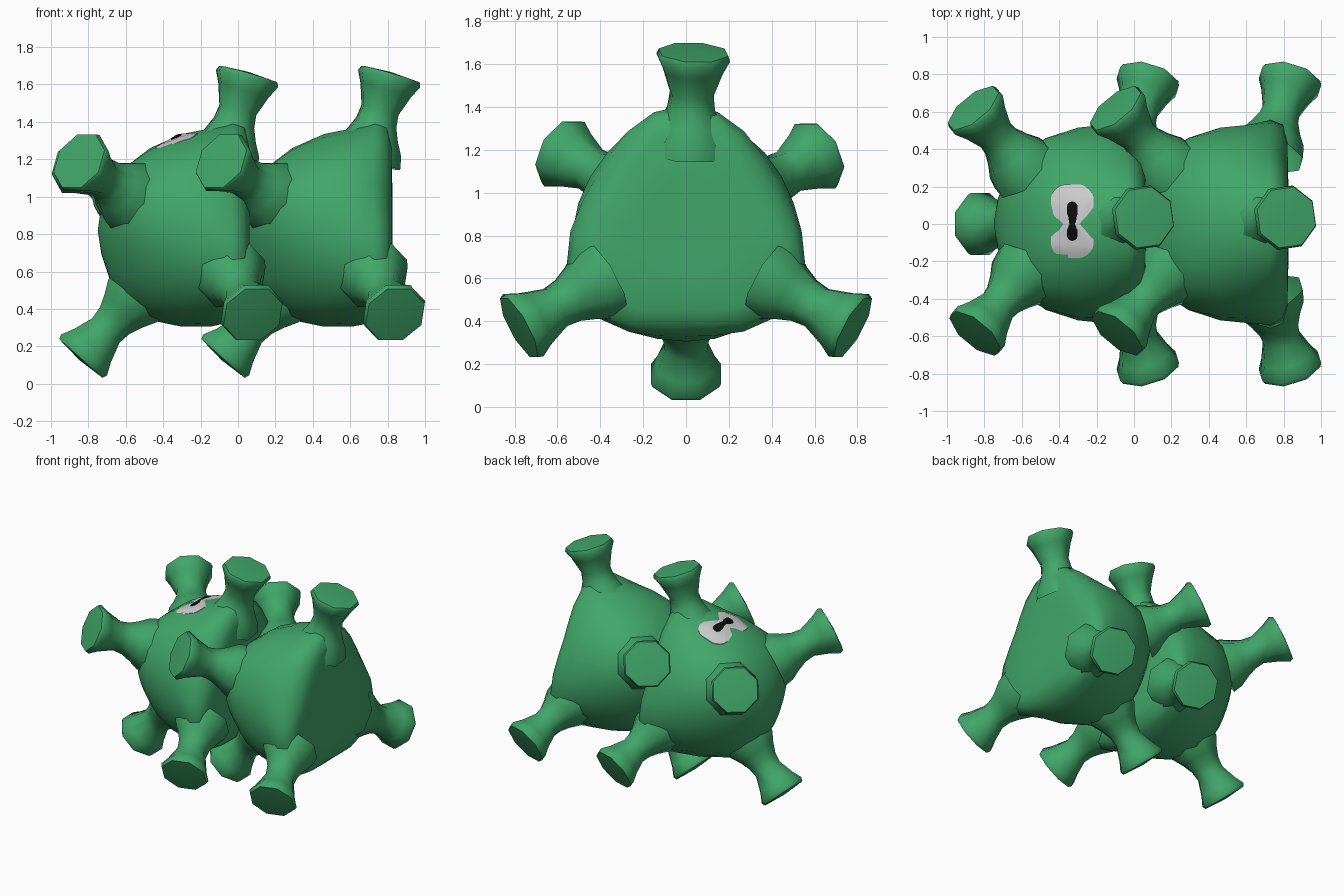
import bpy, bmesh, math
from mathutils import Vector
from mathutils.bvhtree import BVHTree

cube = bpy.data.objects.get("Cube")
if cube:
    bpy.data.objects.remove(cube, do_unlink=True)

SPACING = 0.76          # distance between the twin blobs
MID_Z = 0.82


def make_material(name, rgb):
    mat = bpy.data.materials.new(name)
    mat.use_nodes = True
    mat.diffuse_color = (*rgb, 1)
    node = mat.node_tree.nodes["Principled BSDF"]
    node.inputs["Base Color"].default_value = (*rgb, 1)
    node.inputs["Roughness"].default_value = 0.8
    return mat


green = make_material("green_skin", (0.052, 0.38, 0.142))
white = make_material("eye_white", (0.6, 0.6, 0.6))
black = make_material("pupil_black", (0.004, 0.004, 0.004))


def loft(name, rings, mat, start=None, end=None):
    """Skin a list of closed rings, with optional pole points."""
    bm = bmesh.new()
    loops = [[bm.verts.new(p) for p in ring] for ring in rings]
    n = len(loops[0])
    for a, b in zip(loops, loops[1:]):
        for i in range(n):
            j = (i + 1) % n
            bm.faces.new((a[i], a[j], b[j], b[i]))
    for pole, loop in ((start, loops[0]), (end, loops[-1])):
        if pole is not None:
            tip = bm.verts.new(pole)
            for i in range(n):
                bm.faces.new((tip, loop[i], loop[(i + 1) % n]))
    bmesh.ops.recalc_face_normals(bm, faces=bm.faces)
    mesh = bpy.data.meshes.new(name)
    bm.to_mesh(mesh)
    bm.free()
    mesh.materials.append(mat)
    obj = bpy.data.objects.new(name, mesh)
    bpy.context.collection.objects.link(obj)
    bpy.ops.object.select_all(action="DESELECT")
    obj.select_set(True)
    bpy.context.view_layer.objects.active = obj
    bpy.ops.object.shade_smooth_by_angle(angle=math.radians(50))
    return obj


# Body sections: x, mean radius, three-lobed swelling
SECTIONS = [(-0.73, 0.13, 0), (-0.68, 0.26, -0.02), (-0.60, 0.37, -0.03),
            (-0.47, 0.46, -0.02), (-0.30, 0.515, 0), (-0.15, 0.53, 0.015),
            (-0.03, 0.54, 0.05), (0.035, 0.50, 0.07), (0.06, 0.42, 0.06),
            (0.065, 0.22, 0.02)]


def make_body(name, dx):
    rings = []
    for x, mean, lobe in SECTIONS:
        ring = []
        for i in range(24):
            t = math.tau * i / 24
            r = mean + lobe * math.cos(3 * t)
            ring.append((x + dx, r * math.sin(t), MID_Z + r * math.cos(t)))
        rings.append(ring)
    return loft(name, rings, green, (-0.75 + dx, 0, MID_Z), (0.06 + dx, 0, MID_Z))


# Stalk profile: depth behind the sucker cap, radius
PROFILE = [(0, 0.168), (0.025, 0.178), (0.09, 0.145), (0.2, 0.106),
           (0.27, 0.115), (0.34, 0.145), (0.41, 0.185), (0.48, 0.2)]


def make_stalk(name, cap, direction):
    cap, axis = Vector(cap), Vector(direction).normalized()
    rot = axis.to_track_quat("Z", "Y")
    rings = []
    for depth, r in PROFILE:
        rings.append([cap + rot @ Vector((r * math.cos(t), r * math.sin(t), -depth))
                      for t in (math.tau * (i + 0.5) / 8 for i in range(8))])
    return loft(name, rings, green, cap + axis * 0.012)


# Cap centre and facing of the stalks on one blob
STALKS = {
    "top_stalk": ((0.055, 0.035, 1.655), (0.28, 0.04, 0.96)),
    "front_low_stalk": ((0.08, -0.78, 0.37), (0.26, -0.85, -0.47)),
    "back_low_stalk": ((0.08, 0.78, 0.37), (0.26, 0.85, -0.47)),
    "bottom_stalk": ((-0.84, 0, 0.135), (-0.67, 0, -0.75)),
    "front_high_stalk": ((-0.85, -0.585, 1.19), (-0.58, -0.70, 0.40)),
    "back_high_stalk": ((-0.86, 0.62, 1.18), (-0.58, 0.70, 0.40)),
}

bodies = {}
for side, dx in (("right", 0), ("left", SPACING)):
    bodies[side] = make_body(side + "_body", dx)
    for part, (cap, facing) in STALKS.items():
        make_stalk(side + "_" + part, Vector(cap) + Vector((dx, 0, 0)), facing)

# Eye plates draped over the top of the right body
skin = bodies["right"].data
tree = BVHTree.FromPolygons([v.co for v in skin.vertices],
                            [p.vertices for p in skin.polygons])


def drape(x, y, lift):
    return tree.ray_cast(Vector((x, y, 3)), Vector((0, 0, -1)))[0] + Vector((0, 0, lift))


def make_plate(name, half_x, half_y, corner, lift, mat):
    cx, cy = -0.33, 0.015
    outline = []
    for i in range(32):
        t = math.tau * (i + 0.5) / 32
        c, s = math.cos(t), math.sin(t)
        outline.append((math.copysign(half_x - corner, c) + corner * c,
                        math.copysign(half_y - corner, s) + corner * s))
    rings = [[drape(cx + u * k / 8, cy + v * k / 8, lift) for u, v in outline]
             for k in range(8, 0, -1)]
    rings.insert(0, [p - Vector((0, 0, lift)) for p in rings[0]])
    return loft(name, rings, mat, None, drape(cx, cy, lift))


make_plate("eye_white", 0.115, 0.197, 0.085, 0.005, white)
make_plate("eye_pupil", 0.028, 0.105, 0.028, 0.0095, black)
